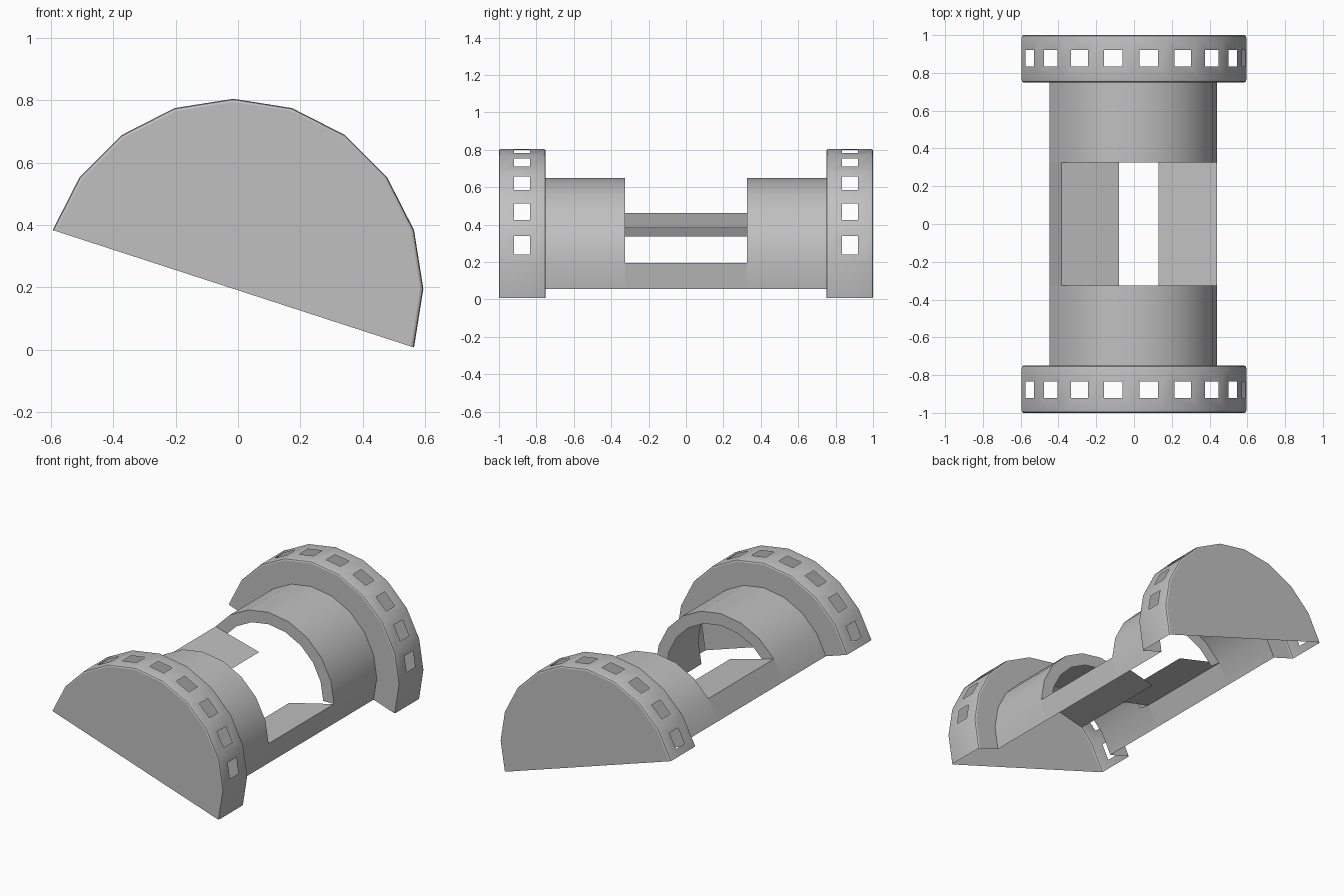
import bpy, bmesh, math

cube = bpy.data.objects.get("Cube")
if cube:
    bpy.data.objects.remove(cube)

CX, CZ = -0.015, 0.195       # axis of the half cylinder
STEP = math.radians(18)
FIRST, LAST = -1, 9          # half turn, in steps
CAP_R, TUBE_R, FLANGE_R = 0.61, 0.455, 0.38
OPEN_Y, CAP_Y = 0.325, 0.75

grey = bpy.data.materials.new("light grey")
grey.use_nodes = True
colour = (0.53, 0.53, 0.53, 1)
grey.diffuse_color = colour
grey.node_tree.nodes["Principled BSDF"].inputs["Base Color"].default_value = colour


def at(r, step, y):
    return (CX + r * math.cos(step * STEP), y, CZ + r * math.sin(step * STEP))


def mix(a, b, t):
    return tuple(p + (q - p) * t for p, q in zip(a, b))


def make(name, polygons):
    """Join polygons into one sheet object with shared corners."""
    bm = bmesh.new()
    for poly in polygons:
        bm.faces.new([bm.verts.new(p) for p in poly])
    bmesh.ops.remove_doubles(bm, verts=bm.verts, dist=0.0005)
    mesh = bpy.data.meshes.new(name)
    bm.to_mesh(mesh)
    bm.free()
    mesh.materials.append(grey)
    obj = bpy.data.objects.new(name, mesh)
    bpy.context.collection.objects.link(obj)
    bpy.ops.object.select_all(action='DESELECT')
    obj.select_set(True)
    bpy.context.view_layer.objects.active = obj
    bpy.ops.object.shade_smooth_by_angle(angle=math.radians(30))
    return obj


def sweep(profile, first, last):
    """Turn a (radius, y) profile about the axis, one flat strip per step."""
    return [[at(r0, k, y0), at(r1, k, y1), at(r1, k + 1, y1), at(r0, k + 1, y0)]
            for k in range(first, last)
            for (r0, y0), (r1, y1) in zip(profile, profile[1:])]


def orient(polygons, side):
    return polygons if side > 0 else [p[::-1] for p in polygons]


def windowed_panel(k, side):
    """One flat rim panel with a rectangular window."""
    y0, y1 = side * 0.985, side * 0.765
    outer = [at(CAP_R, k, y0), at(CAP_R, k, y1),
             at(CAP_R, k + 1, y1), at(CAP_R, k + 1, y0)]
    if k == FIRST:
        return [outer]

    def hole(t, y):
        x, _, z = mix(outer[0], outer[3], t)
        return (x, y, z)

    ya, yb = side * 0.92, side * 0.835
    inner = [hole(0.24, ya), hole(0.24, yb), hole(0.76, yb), hole(0.76, ya)]
    return [[outer[i], outer[(i + 1) % 4], inner[(i + 1) % 4], inner[i]]
            for i in range(4)]


for side, label in ((-1, "front"), (1, "back")):
    # Hollow end cap: disc, softened edges, windowed rim, inner ring
    cap = [[at(CAP_R - 0.01, k, side) for k in range(LAST, FIRST - 1, -1)]]
    cap += sweep([(CAP_R - 0.01, side), (CAP_R - 0.003, side * 0.996),
                  (CAP_R, side * 0.985)], FIRST, LAST)
    cap += sweep([(CAP_R, side * 0.765), (CAP_R - 0.003, side * 0.754),
                  (CAP_R - 0.01, side * CAP_Y), (TUBE_R, side * CAP_Y)],
                 FIRST, LAST)
    for k in range(FIRST, LAST):
        cap += windowed_panel(k, side)
    make(label + "_end_cap", orient(cap, side))

    # Half tube and the arched flange at its opening
    tube = sweep([(TUBE_R, side * CAP_Y), (TUBE_R, side * OPEN_Y)], FIRST, LAST)
    make(label + "_tube", orient(tube, side))
    flange = sweep([(TUBE_R, side * OPEN_Y), (FLANGE_R, side * OPEN_Y)], 0, LAST - 1)
    make(label + "_arch_flange", orient(flange, side))

# Low side walls joining the tubes, and ledges sloping inward from them
for name, k, root, dx, dz in (("left", FIRST, 0, -0.31, -0.075),
                              ("right", LAST - 1, LAST - 1, 0.303, -0.08)):
    make(name + "_side_wall",
         sweep([(TUBE_R, OPEN_Y), (TUBE_R, -OPEN_Y)], k, k + 1))
    a, b = at(TUBE_R, root, -OPEN_Y), at(TUBE_R, root, OPEN_Y)
    ledge = [a, b] + [(p[0] + dx, p[1], p[2] + dz) for p in (b, a)]
    make(name + "_ledge", orient([ledge], -dx))
